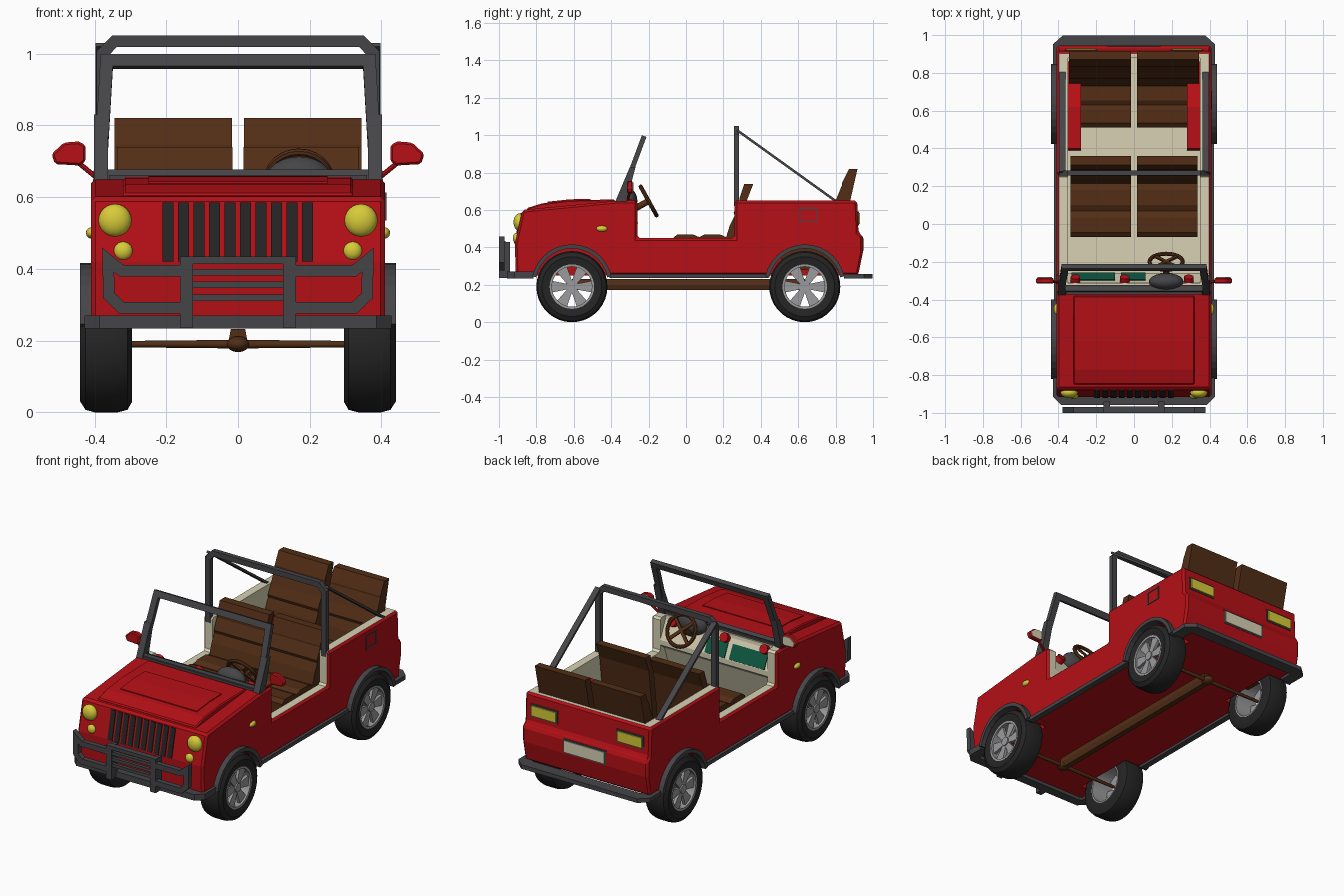
import bpy, bmesh, math
from mathutils import Vector, Matrix

if "Cube" in bpy.data.objects:
    bpy.data.objects.remove(bpy.data.objects["Cube"])

def mat(name, r, g, b):
    m = bpy.data.materials.new(name)
    m.diffuse_color = (r, g, b, 1)
    m.use_nodes = True
    m.node_tree.nodes["Principled BSDF"].inputs["Base Color"].default_value = m.diffuse_color
    return m

RED = mat("red paint", 0.46, 0.005, 0.008)
CREAM = mat("cream interior", 0.68, 0.64, 0.45)
GREY = mat("dark grey trim", 0.06, 0.06, 0.066)
BLACK = mat("black rubber", 0.018, 0.018, 0.018)
BROWN = mat("brown leather", 0.085, 0.027, 0.008)
YELLOW = mat("yellow lamp", 0.68, 0.6, 0.04)
SILVER = mat("silver rim", 0.33, 0.33, 0.34)
GREEN = mat("green panel", 0.004, 0.1, 0.055)

def finish(name, bm, material, smooth=False):
    bmesh.ops.recalc_face_normals(bm, faces=bm.faces[:])
    me = bpy.data.meshes.new(name)
    bm.to_mesh(me)
    bm.free()
    o = bpy.data.objects.new(name, me)
    bpy.context.collection.objects.link(o)
    me.materials.append(material)
    if smooth:
        select(o)
        bpy.ops.object.shade_smooth_by_angle(angle=math.radians(40))
    return o

def select(o):
    bpy.ops.object.select_all(action='DESELECT')
    o.select_set(True)
    bpy.context.view_layer.objects.active = o

def apply(o, kind, **settings):
    select(o)
    m = o.modifiers.new("step", kind)
    for k, v in settings.items():
        setattr(m, k, v)
    bpy.ops.object.modifier_apply(modifier=m.name)

def prism(name, pts, axis, a, b, material, bevel=0):
    """Extrude a 2D outline along an axis from a to b."""
    put = {'x': lambda p, t: (t, p[0], p[1]), 'y': lambda p, t: (p[0], t, p[1]),
           'z': lambda p, t: (p[0], p[1], t)}[axis]
    bm = bmesh.new()
    f = bm.faces.new([bm.verts.new(put(p, a)) for p in pts])
    g = bmesh.ops.extrude_face_region(bm, geom=[f])
    move = Vector(put((0, 0), b - a))
    bmesh.ops.translate(bm, vec=move, verts=[v for v in g['geom'] if isinstance(v, bmesh.types.BMVert)])
    o = finish(name, bm, material)
    if bevel:
        apply(o, 'BEVEL', width=bevel, segments=1, limit_method='ANGLE', angle_limit=math.radians(35))
    return o

def box(name, x, y, z, material, bevel=0):
    return prism(name, [(x[0], y[0]), (x[1], y[0]), (x[1], y[1]), (x[0], y[1])], 'z', z[0], z[1], material, bevel)

def sweep(name, pts, normal, w, t, material, closed=False):
    """Rectangular bar along a flat path, w wide in the plane and t thick, mitred."""
    n, P = Vector(normal).normalized(), [Vector(p) for p in pts]
    bm, rings, N = bmesh.new(), [], len(pts)
    for i, p in enumerate(P):
        prev = P[i - 1] if i or closed else None
        nxt = P[(i + 1) % N] if i < N - 1 or closed else None
        din = (p - prev).normalized() if prev else (nxt - p).normalized()
        dout = (nxt - p).normalized() if nxt else din
        d = (din + dout).normalized()
        side = d.cross(n) * (w / 2 / d.dot(dout))
        rings.append([bm.verts.new(p + side * a + n * (b * t / 2)) for a, b in ((1, 1), (1, -1), (-1, -1), (-1, 1))])
    for i in range(N if closed else N - 1):
        A, B = rings[i], rings[(i + 1) % N]
        for k in range(4):
            bm.faces.new((A[k], A[(k + 1) % 4], B[(k + 1) % 4], B[k]))
    if not closed:
        bm.faces.new(rings[0])
        bm.faces.new(rings[-1])
    return finish(name, bm, material)

def cyl(name, p, q, r, material, sides=16, r2=None):
    p, q = Vector(p), Vector(q)
    M = Matrix.Translation((p + q) / 2) @ (q - p).to_track_quat('Z', 'Y').to_matrix().to_4x4()
    bm = bmesh.new()
    bmesh.ops.create_cone(bm, cap_ends=True, segments=sides, radius1=r, radius2=r if r2 is None else r2,
                          depth=(q - p).length, matrix=M)
    return finish(name, bm, material, True)

def ball(name, c, size, material):
    bm = bmesh.new()
    bmesh.ops.create_uvsphere(bm, u_segments=20, v_segments=12, radius=1,
                              matrix=Matrix.Translation(c) @ Matrix.Diagonal((*size, 1)))
    return finish(name, bm, material, True)

def lathe(name, prof, y, z, material, seg=36):
    """Closed (x, radius) outline turned about an axle along x."""
    bm = bmesh.new()
    rings = [[bm.verts.new((x, y + r * math.cos(a), z + r * math.sin(a))) for x, r in prof]
             for a in (2 * math.pi * i / seg for i in range(seg))]
    n = len(prof)
    for i in range(seg):
        A, B = rings[i], rings[(i + 1) % seg]
        for k in range(n):
            bm.faces.new((A[k], A[(k + 1) % n], B[(k + 1) % n], B[k]))
    return finish(name, bm, material, True)

def cut(o, c):
    apply(o, 'BOOLEAN', operation='DIFFERENCE', object=c, solver='EXACT')

AXLES, WR = (-0.61, 0.635), 0.19

# Body shell: side outline, then hollowed cabin and wheel pockets
body = prism("body", [(-0.91, 0.25), (-0.915, 0.42), (-0.875, 0.60), (-0.36, 0.65), (-0.26, 0.65), (-0.26, 0.45),
                      (0.26, 0.45), (0.26, 0.65), (0.915, 0.65), (0.922, 0.48), (0.945, 0.46), (0.945, 0.37),
                      (0.92, 0.25)], 'x', -0.41, 0.41, RED, 0.012)
wells = [prism("rear_wheel_well", [(0.39, 0.27), (0.40, 0.55), (0.62, 0.55), (0.86, 0.46), (0.86, 0.27)], 'x',
               min(s * 0.28, s * 0.355), max(s * 0.28, s * 0.355), RED) for s in (-1, 1)]
cabin = prism("cabin_cutter", [(-0.33, 0.8), (-0.31, 0.63), (-0.25, 0.50), (-0.30, 0.46), (-0.36, 0.28),
                               (0.88, 0.28), (0.88, 0.8)], 'x', -0.35, 0.35, CREAM)
cut(body, cabin)
bpy.data.objects.remove(cabin)
for y in AXLES:
    for s in (-1, 1):
        c = cyl("wheel_cutter", (s * 0.29, y, 0.20), (s * 0.5, y, 0.20), 0.197, RED, 32)
        cut(body, c)
        if y > 0:
            cut(wells[(s + 1) // 2], c)
        bpy.data.objects.remove(c)
body.data.materials.clear()
body.data.materials.append(RED)
body.data.materials.append(CREAM)
for f in body.data.polygons:
    c, n = f.center, f.normal
    inside = abs(c.x) < 0.352 or n.z > 0.9 or (abs(c.y) < 0.275 and c.z > 0.44 and abs(n.x) < 0.5)
    f.material_index = int(inside and c.z > 0.275 and -0.38 < c.y < 0.9 and n.z > -0.9)

# Hood bulge, grille, lamps
prism("hood_bulge", [(-0.85, 0.59), (-0.85, 0.61), (-0.77, 0.635), (-0.62, 0.652), (-0.38, 0.656), (-0.38, 0.62)],
      'x', -0.32, 0.32, RED, 0.006)
prism("hood_panel", [(-0.74, 0.63), (-0.74, 0.644), (-0.62, 0.657), (-0.51, 0.659), (-0.51, 0.64)],
      'x', -0.25, 0.25, RED)
for i in range(10):
    x = -0.195 + i * 0.0432
    prism("grille_slot", [(-0.90, 0.42), (-0.92, 0.42), (-0.884, 0.585), (-0.86, 0.585)], 'x', x - 0.015, x + 0.015, BLACK)
for s in (-1, 1):
    ball("headlight", (s * 0.343, -0.892, 0.535), (0.046, 0.03, 0.046), YELLOW)
    ball("indicator", (s * 0.32, -0.908, 0.45), (0.026, 0.018, 0.026), YELLOW)
    ball("side_marker", (s * 0.408, -0.45, 0.50), (0.016, 0.03, 0.016), YELLOW)
    a, b = sorted((s * 0.20, s * 0.36))
    box("tail_light_frame", (a - 0.008, b + 0.008), (0.90, 0.924), (0.517, 0.593), GREY)
    box("tail_light", (a, b), (0.90, 0.93), (0.525, 0.585), YELLOW)
box("plate_frame", (-0.14, 0.14), (0.93, 0.947), (0.373, 0.457), GREY)
box("rear_plate", (-0.13, 0.13), (0.93, 0.951), (0.382, 0.448), CREAM)
sweep("fuel_cap_outline", [(0.411, 0.61, 0.538), (0.411, 0.70, 0.538), (0.411, 0.70, 0.61), (0.411, 0.61, 0.61)],
      (1, 0, 0), 0.007, 0.006, GREY, True)

# Bumpers, sills, wheel arches
fp = [(0.40, -0.815), (0.40, -0.905), (0.375, -0.93)]
rp = [(0.395, 0.845), (0.395, 0.935), (0.365, 0.962)]
for name, p, w, z, t in (("front_bumper", fp, 0.055, 0.252, 0.036), ("rear_bumper", rp, 0.07, 0.246, 0.024)):
    path = [(x, y, z) for x, y in p] + [(-x, y, z) for x, y in reversed(p)]
    sweep(name, path, (0, 0, 1), w, t, GREY)
for s in (-1, 1):
    sweep("sill_trim", [(s * 0.405, -0.41, 0.246), (s * 0.405, 0.44, 0.246)], (0, 0, 1), 0.035, 0.022, GREY)
    for y in AXLES:
        arc = [math.radians(12 + 156 * i / 14) for i in range(15)]
        sweep("wheel_arch", [(s * 0.415, y + 0.205 * math.cos(a), 0.20 + 0.205 * math.sin(a)) for a in arc],
              (1, 0, 0), 0.022, 0.05, GREY)

# Bull bar
for s in (-1, 1):
    sweep("bull_bar_loop", [(s * x, -0.985, z) for x, z in ((0.15, 0.395), (0.325, 0.395), (0.362, 0.425),
                            (0.36, 0.325), (0.325, 0.292), (0.15, 0.292))], (0, 1, 0), 0.032, 0.03, GREY)
    box("bull_bar_post", sorted((s * 0.126, s * 0.162)), (-1.0, -0.94), (0.235, 0.43), GREY)
box("bull_bar_top", (-0.162, 0.162), (-1.0, -0.965), (0.414, 0.434), GREY)
for z in (0.39, 0.355, 0.32):
    box("bull_bar_rail", (-0.13, 0.13), (-0.995, -0.975), (z - 0.009, z + 0.009), GREY)

# Windshield frame and roll bar
sweep("windshield_frame", [(-0.385, -0.35, 0.655), (0.385, -0.35, 0.655), (0.366, -0.23, 0.978), (-0.366, -0.23, 0.978)],
      (0, 0.323, -0.12), 0.036, 0.026, GREY, True)
for s in (-1, 1):
    prism("windshield_foot", [(-0.378, 0.645), (-0.318, 0.645), (-0.27, 0.83), (-0.30, 0.83)], 'x',
          *sorted((s * 0.362, s * 0.402)), GREY)
    sweep("roll_bar_strut", [(s * 0.38, 0.275, 1.025), (s * 0.38, 0.80, 0.648)], (1, 0, 0), 0.013, 0.034, GREY)
sweep("roll_bar", [(x, 0.27, z) for x, z in ((-0.378, 0.62), (-0.378, 1.0), (-0.345, 1.034), (0.345, 1.034),
                   (0.378, 1.0), (0.378, 0.62))], (0, 1, 0), 0.032, 0.028, GREY)

# Side mirrors
for s in (-1, 1):
    shape = [(0.425, 0.70), (0.425, 0.745), (0.445, 0.755), (0.485, 0.752), (0.52, 0.72), (0.51, 0.692), (0.44, 0.688)]
    prism("side_mirror", [(s * x, z) for x, z in shape], 'y', -0.315, -0.285, RED, 0.006)
    prism("mirror_glass", [(s * (0.47 + (x - 0.47) * 0.8), 0.72 + (z - 0.72) * 0.8) for x, z in shape], 'y',
          -0.286, -0.281, CREAM)
    cyl("mirror_arm", (s * 0.395, -0.31, 0.655), (s * 0.45, -0.30, 0.70), 0.007, RED, 8)

# Dashboard: dark ledge, instrument cowl, green panels, red knobs
box("dash_ledge", (-0.36, 0.36), (-0.372, -0.322), (0.64, 0.662), GREY)
ball("instrument_cowl", (0.17, -0.305, 0.65), (0.092, 0.045, 0.063), GREY)
for x0, x1, name in ((-0.33, -0.10, "glovebox_panel"), (-0.07, 0.06, "radio_panel")):
    prism(name, [(-0.302, 0.60), (-0.295, 0.606), (-0.256, 0.528), (-0.268, 0.52)], 'x', x0, x1, GREEN)
for x in (-0.31, -0.05, 0.29):
    cyl("dash_knob", (x, -0.315, 0.618), (x, -0.28, 0.637), 0.026, RED, 14)

# Steering wheel
C, tilt = Vector((0.17, -0.20, 0.648)), Matrix.Rotation(math.radians(-61), 3, 'X')
ring = lathe("steering_wheel", [(0.011 * math.cos(a), 0.088 + 0.011 * math.sin(a))
             for a in (i * math.pi / 4 for i in range(8))], 0, 0, BROWN, 24)
ring.matrix_world = Matrix.Translation(C) @ tilt.to_4x4() @ Matrix.Rotation(math.radians(-90), 4, 'Y')
for a in (45, 135):
    d = tilt @ Vector((math.cos(math.radians(a)), math.sin(math.radians(a)), 0)) * 0.086
    sweep("steering_spoke", [C - d, C + d], tilt @ Vector((0, 0, 1)), 0.018, 0.01, BROWN)
cyl("steering_column", C, C - tilt @ Vector((0, 0, 0.11)), 0.017, BROWN, 12)

# Seats
front = [(-0.07, 0.28), (-0.07, 0.45), (-0.045, 0.47), (0.035, 0.47), (0.07, 0.455), (0.10, 0.47), (0.18, 0.47),
         (0.215, 0.455), (0.235, 0.52), (0.26, 0.57), (0.255, 0.585), (0.285, 0.65), (0.285, 0.66), (0.312, 0.74),
         (0.36, 0.74), (0.325, 0.65), (0.28, 0.28)]
rear = [(0.51, 0.28), (0.51, 0.44), (0.535, 0.46), (0.605, 0.46), (0.63, 0.445), (0.655, 0.46), (0.73, 0.46),
        (0.75, 0.53), (0.775, 0.58), (0.77, 0.595), (0.80, 0.65), (0.835, 0.735), (0.835, 0.745), (0.872, 0.82),
        (0.917, 0.82), (0.878, 0.65), (0.87, 0.28)]
for s in (-1, 1):
    prism("front_seat", front, 'x', *sorted((s * 0.015, s * 0.337)), BROWN)
    prism("rear_seat", rear, 'x', *sorted((s * 0.017, s * 0.345)), BROWN)

# Wheels, axles, drive shaft
for y in AXLES:
    for s in (-1, 1):
        lathe("tyre", [(s * x, r) for x, r in ((0.30, 0.115), (0.295, 0.16), (0.308, 0.183), (0.335, 0.19), (0.40, 0.19),
              (0.425, 0.183), (0.44, 0.16), (0.432, 0.117))], y, WR, BLACK)
        lathe("rim", [(s * x, r) for x, r in ((0.30, 0.107), (0.30, 0.119), (0.434, 0.119), (0.434, 0.107))], y, WR, SILVER)
        cyl("hub", (s * 0.395, y, WR), (s * 0.43, y, WR), 0.026, SILVER, 12)
        for k in range(6):
            a = math.radians(60 * k)
            u, v = (math.cos(a), math.sin(a)), (-math.sin(a), math.cos(a))
            prism("wheel_spoke", [(y + u[0] * r + v[0] * w, WR + u[1] * r + v[1] * w) for r, w in
                  ((0.01, -0.012), (0.112, -0.032), (0.112, 0.032), (0.01, 0.012))], 'x',
                  *sorted((s * 0.405, s * 0.422)), SILVER)
        cyl("axle", (0, y, WR), (s * 0.41, y, WR), 0.012, BROWN, 10, 0.008)
    ball("differential", (0, y, WR), (0.032, 0.04, 0.022), BROWN)
prism("drive_shaft", [(-0.026, 0.20), (-0.016, 0.172), (0.016, 0.172), (0.026, 0.20), (0.02, 0.232), (-0.02, 0.232)],
      'y', AXLES[0], AXLES[1], BROWN)
